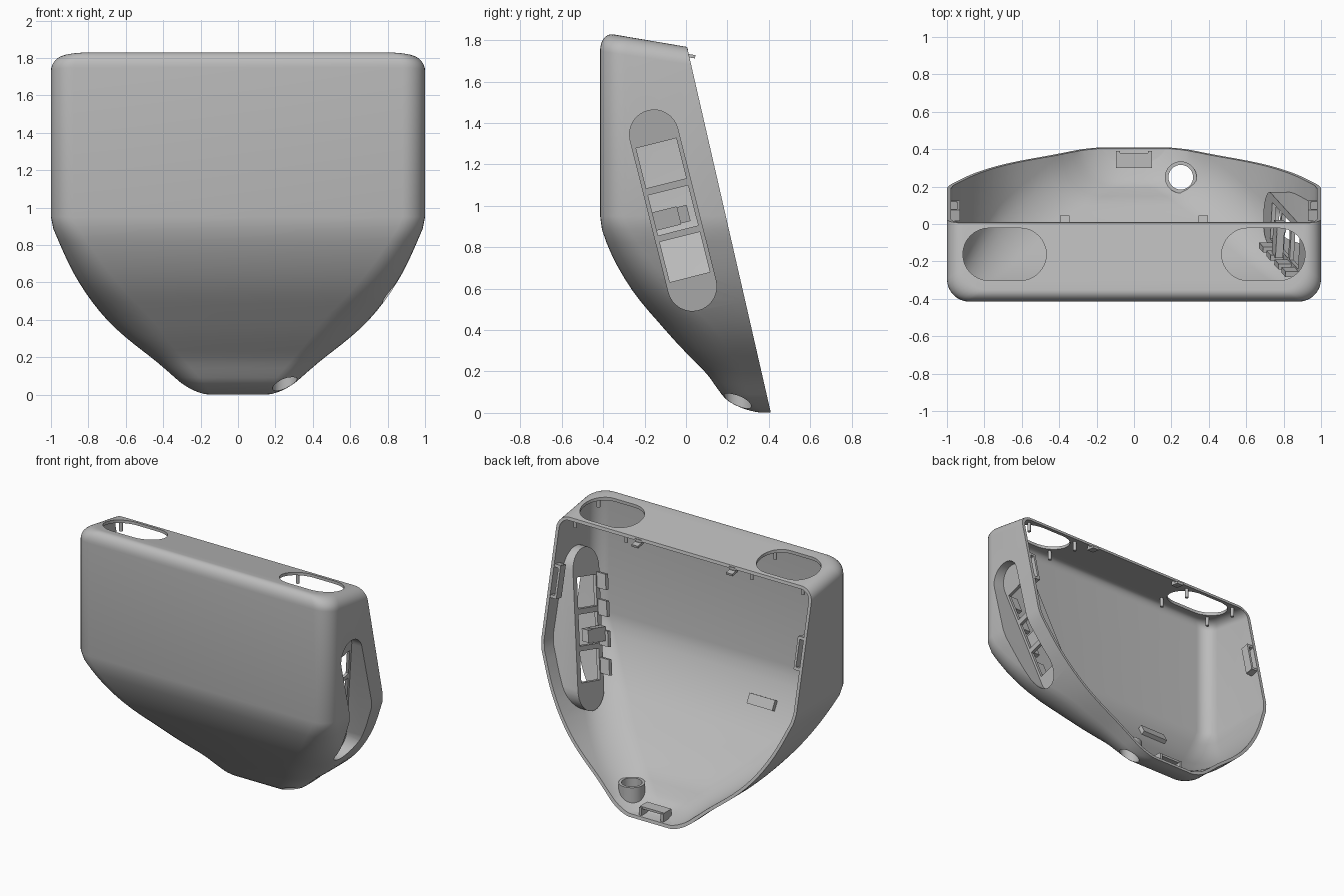
import bpy, bmesh, math
from mathutils import Vector, Matrix

if "Cube" in bpy.data.objects:
    bpy.data.objects.remove(bpy.data.objects["Cube"])

mat = bpy.data.materials.new("plain grey plastic")
mat.use_nodes = True
mat.diffuse_color = (0.5, 0.5, 0.5, 1)
mat.node_tree.nodes["Principled BSDF"].inputs["Base Color"].default_value = (0.5, 0.5, 0.5, 1)

T = 0.022            # wall thickness
LEAN = 0.229         # lean of the open back plane
PITCH = 0.17         # pitch of the top face
BEND, TOP = 0.95, 1.83
HEIGHTS = [0, .02, .06, .12, .2, .4, .6, .8, BEND, 1.2]
WIDTHS = [.14, .23, .3, .37, .465, .7, .85, .95, 1, 1]
FRONTS = [.39, .28, .2, .15, .09, -.1, -.265, -.375, -.415, -.415]


def back(z):
    return 0.41 - LEAN * z


def curve(values, z):
    """Smooth interpolation of a profile against the root of the height."""
    if z >= BEND:
        return values[-1]
    q = [math.sqrt(h) for h in HEIGHTS]
    x = math.sqrt(max(z, 0))
    i = max(k for k in range(len(q) - 1) if q[k] <= x)

    def slope(k):
        if k >= len(q) - 2:
            return 0
        lo = max(k - 1, 0)
        return (values[k + 1] - values[lo]) / (q[k + 1] - q[lo])
    d = q[i + 1] - q[i]
    t = (x - q[i]) / d
    return ((2*t**3 - 3*t*t + 1) * values[i] + (t**3 - 2*t*t + t) * d * slope(i)
            + (3*t*t - 2*t**3) * values[i + 1] + (t**3 - t*t) * d * slope(i + 1))


def inset(values, z, d):
    e = 0.01
    g = (curve(values, z + e) - curve(values, max(z - e, 0))) / (2 * e)
    return d * min(math.sqrt(1 + g * g), 2.5)


def finish(name, bm, smooth=False):
    bmesh.ops.recalc_face_normals(bm, faces=bm.faces)
    me = bpy.data.meshes.new(name)
    bm.to_mesh(me)
    bm.free()
    me.materials.append(mat)
    ob = bpy.data.objects.new(name, me)
    bpy.context.collection.objects.link(ob)
    return ob


def loft(name, d, ext):
    """Body solid inset by d, with its back plane pushed out by ext."""
    bm = bmesh.new()
    fillet = 0.09 - d
    levels = [(d + 0.001 + (BEND - d) * (i / 26) ** 1.8, 0) for i in range(27)]
    for i in range(9):
        a = i / 8 * math.pi / 2
        levels.append((TOP - d - fillet * (1 - math.sin(a)), fillet * (1 - math.cos(a))))
    rings = []
    for h, cut in levels:
        ks = PITCH * max(0, h - BEND) / (TOP - BEND)
        w = curve(WIDTHS, h) - inset(WIDTHS, h, d) - cut
        f = curve(FRONTS, h) + inset(FRONTS, h, d) + cut * 0.7
        b = (0.41 + ext - LEAN * h + LEAN * ks * 0.36) / (1 - LEAN * ks)
        r = 0.12 + 0.12 * max(0, min(1, (BEND - h) / 0.5)) - d
        r = min(r, 0.6 * (b - f), 0.8 * w)
        half = [(w, b)]
        for j in range(9):
            a = j / 8 * math.pi / 2
            half.append((w - r + r * math.cos(a), f + r - r * math.sin(a)))
        pts = half + [(-x, y) for x, y in reversed(half)]
        rings.append([bm.verts.new((x, y, h - ks * (y + 0.36))) for x, y in pts])
    n = len(rings[0])
    for lo, hi in zip(rings, rings[1:]):
        for k in range(n):
            bm.faces.new((lo[k], lo[(k + 1) % n], hi[(k + 1) % n], hi[k]))
    bm.faces.new(rings[0])
    bm.faces.new(rings[-1])
    return finish(name, bm)


def prism(name, lower, upper):
    bm = bmesh.new()
    a = [bm.verts.new(p) for p in lower]
    b = [bm.verts.new(p) for p in upper]
    bm.faces.new(a)
    bm.faces.new(b)
    for k in range(len(a)):
        j = (k + 1) % len(a)
        bm.faces.new((a[k], a[j], b[j], b[k]))
    return finish(name, bm)


def stadium(half, r, n=16):
    """Rounded slot outline, long along its first axis."""
    pts = []
    for s in (1, -1):
        for i in range(n + 1):
            a = -math.pi / 2 + math.pi * i / n
            pts.append((s * (half + r * math.cos(a)), s * r * math.sin(a)))
    return pts


def rect(a, b, la, lb):
    return [(a + i * la / 2, b + j * lb / 2) for i, j in ((-1, -1), (1, -1), (1, 1), (-1, 1))]


def box(name, centre, size, tilt=0):
    bm = bmesh.new()
    m = Matrix.Translation(centre) @ Matrix.Rotation(tilt, 4, 'X') @ Matrix.Diagonal((*size, 1))
    bmesh.ops.create_cube(bm, size=1, matrix=m)
    return finish(name, bm)


def rod(name, centre, r, h, n=32):
    bm = bmesh.new()
    bmesh.ops.create_cone(bm, cap_ends=True, segments=n, radius1=r, radius2=r, depth=h,
                          matrix=Matrix.Translation(centre))
    return finish(name, bm)


def subtract(ob, cutter):
    mod = ob.modifiers.new("cut", 'BOOLEAN')
    mod.operation, mod.solver, mod.object = 'DIFFERENCE', 'EXACT', cutter
    bpy.context.view_layer.objects.active = ob
    bpy.ops.object.modifier_apply(modifier=mod.name)
    bpy.data.objects.remove(cutter)


# Side pocket: a slanted slot whose floor leans inward towards the bottom
MID, ALONG = Vector((-0.0625, 0.978)), Vector((0.244, -0.97))
ACROSS = Vector((0.97, 0.244))


def side_prism(name, pts, inner, outer=None):
    yz = [MID + a * ALONG + b * ACROSS for a, b in pts]
    floor = [0.72 + 0.22 * (p.y - 0.5) / 0.96 for p in yz]
    lo = [(x + inner, p.x, p.y) for x, p in zip(floor, yz)]
    hi = [(1.2 if outer is None else x + outer, p.x, p.y) for x, p in zip(floor, yz)]
    return prism(name, lo, hi)


# Hollow shell, keeping the pocket housing and the cable collar solid
shell = loft("shell", 0, 0)
cavity = loft("cavity", T, 0.4)
subtract(cavity, side_prism("housing", stadium(0.379, 0.118 + T), -T))
subtract(cavity, rod("collar", (0.25, 0.25, 0.06), 0.085, 0.2))
subtract(shell, cavity)

# Openings: pocket, its three windows, cable hole and the two top slots
subtract(shell, side_prism("pocket", stadium(0.379, 0.118), 0))
for a in (-0.235, 0, 0.232):
    subtract(shell, side_prism("window", rect(a, 0, 0.2, 0.2), -0.1, 0.05))
subtract(shell, rod("cable_hole", (0.25, 0.25, 0.1), 0.066, 0.5))
for s in (-1, 1):
    pts = [(s * 0.692 + a, b - 0.162) for a, b in stadium(0.083, 0.14)]
    subtract(shell, prism("top_slot", [(*p, 1.6) for p in pts], [(*p, 2) for p in pts]))

shell.select_set(True)
bpy.context.view_layer.objects.active = shell
bpy.ops.object.shade_smooth_by_angle(angle=math.radians(30))

# Brackets behind the pocket floor
for a in (-0.3, -0.13, 0.06, 0.24):
    side_prism("pocket_bracket", rect(a, -0.125, 0.1, 0.03), -0.09, -T)
side_prism("pocket_catch", rect(0.03, -0.05, 0.09, 0.14), -0.07, -0.03)
side_prism("pocket_catch_tip", rect(0.03, 0.045, 0.08, 0.05), -0.07, -0.02)

tilt = math.atan(LEAN)
for s in (-1, 1):
    # Side latch frames near the rim
    for dz in (-0.1, 0.1):
        z = 1.33 + dz
        box("side_latch_end", (s * 0.958, back(z) - 0.035, z), (0.05, 0.06, 0.02), tilt)
    box("side_latch_bar", (s * 0.938, back(1.33) - 0.035, 1.33), (0.016, 0.06, 0.22), tilt)
    # Hooks on the top rim
    box("top_hook", (s * 0.37, 0.015, 1.725), (0.05, 0.06, 0.016), -0.15)
    box("top_hook_root", (s * 0.37, -0.005, 1.74), (0.05, 0.025, 0.04), -0.15)
    # Pins around each top slot
    for dx in (-0.2, 0.2):
        for y in (-0.035, -0.295):
            z = TOP - T - PITCH * (y + 0.36)
            rod("slot_pin", (s * 0.692 + dx, y, z - 0.03), 0.012, 0.07, 12)

# Bottom latch frame
for s in (-1, 1):
    box("bottom_latch_end", (s * 0.085, 0.345, 0.048), (0.02, 0.09, 0.06))
box("bottom_latch_bar", (0, 0.34, 0.075), (0.19, 0.08, 0.016))

# Small rib on the inner slope
box("inner_rib", (-0.4, -0.28, 0.7), (0.2, 0.03, 0.07), 0.5)
